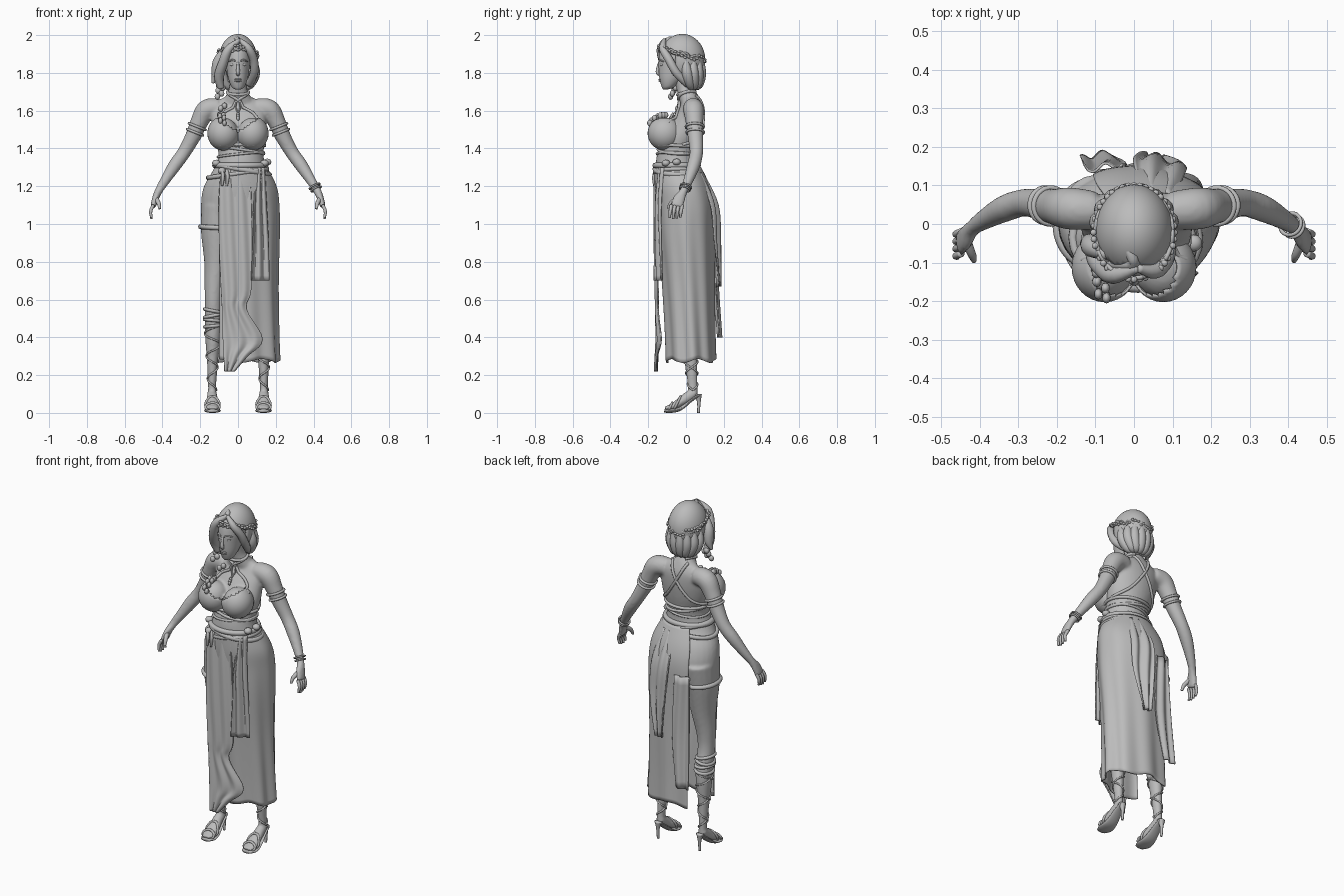
import bpy, bmesh, random
from math import sin, cos, pi, radians
from mathutils import Vector, Matrix
from mathutils.bvhtree import BVHTree

cube = bpy.data.objects.get("Cube")
if cube:
    bpy.data.objects.remove(cube)
random.seed(4)
X, Y, Z = Vector((1, 0, 0)), Vector((0, 1, 0)), Vector((0, 0, 1))
clay = bpy.data.materials.new("light_grey_clay")
clay.use_nodes = True
clay.diffuse_color = (.5, .5, .5, 1)
clay.node_tree.nodes["Principled BSDF"].inputs["Base Color"].default_value = (.5, .5, .5, 1)


def spline(pts, per=5):
    """Smooth path through tuples of equal length."""
    p = [Vector(q) for q in pts]
    out = []
    for i in range(len(p) - 1):
        a, b, c, d = p[max(i - 1, 0)], p[i], p[i + 1], p[min(i + 2, len(p) - 1)]
        for k in range(per):
            t = k / per
            out.append(b + (c - a) * (t / 2) + (a * 2 - b * 5 + c * 4 - d) * (t * t / 2)
                       + (b * 3 - a - c * 3 + d) * (t ** 3 / 2))
    return out + [p[-1]]


def grid(bm, rows, closed):
    vs = [[bm.verts.new(p) for p in r] for r in rows]
    n = len(vs[0])
    for a, b in zip(vs, vs[1:]):
        for j in range(n if closed else n - 1):
            k = (j + 1) % n
            bm.faces.new((a[j], a[k], b[k], b[j]))
    if closed:
        bm.faces.new(vs[0])
        bm.faces.new(vs[-1])


def sweep(bm, pts, ref=None, n=20):
    """Closed tube of elliptical sections; level sections when no ref is given."""
    path, rows = spline([(*p[:4], p[-1]) for p in pts]), []
    for i, p in enumerate(path):
        u, v = X, Y
        if ref:
            t = Vector(path[min(i + 1, len(path) - 1)][:3]) - Vector(path[max(i - 1, 0)][:3])
            t.normalize()
            u = (ref - t * ref.dot(t)).normalized()
            v = t.cross(u)
        ra, rb = max(p[3], .002), max(p[4], .002)
        rows.append([Vector(p[:3]) + u * ra * cos(2 * pi * j / n) + v * rb * sin(2 * pi * j / n)
                     for j in range(n)])
    grid(bm, rows, True)


def ball(bm, c, r, seg=20):
    bmesh.ops.create_uvsphere(bm, u_segments=seg, v_segments=seg * 2 // 3, radius=1,
                              matrix=Matrix.Translation(Vector(c)) @ Matrix.Diagonal((*r, 1)))


def flip(pts, s):
    return [(s * p[0], *p[1:]) for p in pts]


def finish(name, bm, thick=0):
    bmesh.ops.recalc_face_normals(bm, faces=bm.faces)
    me = bpy.data.meshes.new(name)
    bm.to_mesh(me)
    bm.free()
    me.materials.append(clay)
    me.polygons.foreach_set("use_smooth", [True] * len(me.polygons))
    ob = bpy.data.objects.new(name, me)
    bpy.context.collection.objects.link(ob)
    if thick:
        m = ob.modifiers.new("thickness", 'SOLIDIFY')
        m.thickness, m.offset = thick, 0
    return ob


def cord(name, pts, r, cyclic=False):
    cu = bpy.data.curves.new(name, 'CURVE')
    cu.dimensions, cu.bevel_depth, cu.bevel_resolution = '3D', r, 2
    cu.use_fill_caps = True
    sp = cu.splines.new('POLY')
    sp.points.add(len(pts) - 1)
    for q, p in zip(sp.points, pts):
        q.co = (*p[:3], 1)
    sp.use_cyclic_u = cyclic
    cu.materials.append(clay)
    bpy.context.collection.objects.link(bpy.data.objects.new(name, cu))


# Body: torso, neck, bust, limbs fused into one skin
bm = bmesh.new()
sweep(bm, [(0, .03, 1.67, .08, .04), (.005, .028, 1.62, .14, .06), (.005, .005, 1.55, .145, .085),
           (.01, -.02, 1.47, .14, .1), (.015, -.04, 1.4, .122, .105), (.015, -.05, 1.34, .123, .108),
           (.01, -.045, 1.28, .145, .115), (.005, -.02, 1.2, .185, .135),
           (.005, -.005, 1.12, .2, .145), (.005, 0, 1.04, .195, .135), (.005, 0, .98, .15, .09)], n=32)
sweep(bm, [(0, -.03, 1.79, .042), (0, -.005, 1.72, .047), (0, .015, 1.67, .07, .055), (0, .025, 1.62, .1, .05)])
arm = [(.1, .035, 1.615, .05), (.165, .04, 1.605, .055), (.205, .045, 1.54, .047), (.235, .05, 1.47, .042),
       (.285, .055, 1.38, .036), (.335, .04, 1.31, .035), (.39, .01, 1.225, .026), (.42, -.012, 1.175, .021),
       (.437, -.035, 1.135, .032, .018), (.45, -.05, 1.09, .034, .015)]
leg = [(.1, .005, 1.1, .095, .125), (.107, 0, .97, .09, .105), (.113, -.005, .8, .066, .075),
       (.125, -.01, .68, .052, .058), (.13, -.008, .59, .046, .052), (.13, .01, .48, .046, .054),
       (.132, .018, .4, .042, .05), (.135, .025, .28, .03, .036), (.137, .035, .15, .022, .026),
       (.137, .037, .09, .022, .027)]
foot = [(.137, .05, .11, .024), (.137, .01, .085, .028), (.135, -.04, .05, .036, .023),
        (.135, -.08, .03, .039, .016), (.135, -.112, .024, .026, .01)]
for s in (1, -1):
    sweep(bm, flip(arm, s), Y)
    sweep(bm, flip(leg, s))
    sweep(bm, flip(foot, s), X)
    ball(bm, (s * .076, -.112, 1.48), (.078, .083, .083))
body = finish("body", bm)
m = body.modifiers.new("fuse", 'REMESH')
m.mode, m.voxel_size, m.use_smooth_shade = 'VOXEL', .008, True
m = body.modifiers.new("soften", 'SMOOTH')
m.factor, m.iterations = .5, 5
bpy.context.view_layer.update()
skin = BVHTree.FromObject(body, bpy.context.evaluated_depsgraph_get())


def snap(p, off):
    loc, nor, _, _ = skin.find_nearest(Vector(p[:3]))
    return loc + nor * off


def cast(c, d, off, far):
    dist = skin.ray_cast(Vector(c), d)[3]
    return Vector(c) + d * (min(far if dist is None else dist, far) + off)


def around(c, axis, off, far=.3, n=40):
    u = Vector(axis).orthogonal().normalized()
    v = Vector(axis).normalized().cross(u)
    return [cast(c, u * cos(2 * pi * k / n) + v * sin(2 * pi * k / n), off, far) for k in range(n)]


# Fingers
bm = bmesh.new()
for s in (1, -1):
    for k in range(4):
        y = -.077 + k * .019
        low = .006 * abs(k - 1.3)
        sweep(bm, flip([(.448, y, 1.1, .0095), (.462, y - .006, 1.068, .009),
                        (.458, y - .01, 1.025 + low, .006)], s), Y, 10)
    sweep(bm, flip([(.435, -.045, 1.135, .014), (.42, -.08, 1.11, .011), (.415, -.095, 1.08, .007)], s), Y, 10)
finish("fingers", bm)

# Head and face
bm = bmesh.new()
sweep(bm, [(0, -.108, 1.712, .012), (0, -.095, 1.725, .033, .033), (0, -.08, 1.765, .05, .06),
           (0, -.063, 1.82, .06, .082), (0, -.052, 1.88, .066, .092), (0, -.045, 1.94, .058, .08),
           (0, -.035, 1.98, .02, .03)], n=32)
sweep(bm, [(0, -.138, 1.865, .006), (0, -.148, 1.83, .008), (0, -.151, 1.802, .012, .009),
           (0, -.14, 1.79, .008)], X, 12)
for z in (1.758, 1.766):
    ball(bm, (0, -.136, z), (.02, .009, .006), 12)
for s in (1, -1):
    ball(bm, (s * .027, -.125, 1.843), (.015, .013, .008), 12)
    sweep(bm, flip([(.01, -.143, 1.862, .004), (.03, -.137, 1.868, .005), (.05, -.118, 1.86, .003)], s), Z, 8)
finish("head", bm)

# Hair: cap, swept locks, rolls at the nape, braid
bm = bmesh.new()
ball(bm, (0, -.02, 1.87), (.096, .116, .13), 40)
gone = [f for f in bm.faces if (c := f.calc_center_median()).z < 1.965 - abs(c.x) * .7 and c.y < -.05
        or c.z < 1.79 and c.y < 0]
bmesh.ops.delete(bm, geom=gone, context='FACES')
finish("hair_cap", bm, .012)
bm = bmesh.new()
for lock in ([(.01, -.115, 1.975, .01), (-.05, -.133, 1.925, .022), (-.08, -.115, 1.85, .025),
              (-.1, -.08, 1.78, .026), (-.09, -.06, 1.72, .018)],
             [(-.07, -.08, 1.93, .012), (-.105, -.06, 1.86, .028), (-.115, -.05, 1.79, .025),
              (-.135, -.05, 1.745, .006)],
             [(.01, -.115, 1.975, .01), (.055, -.122, 1.93, .02), (.083, -.09, 1.87, .022),
              (.085, -.05, 1.8, .022), (.06, .01, 1.74, .02)],
             [(-.05, -.02, 1.98, .005), (0, -.1, 1.972, .016), (-.07, -.1, 1.9, .016)]):
    sweep(bm, lock, Y, 12)
for k in range(8):
    a = radians(10 + k * 23)
    sweep(bm, [(.08 * cos(a), -.02 + .1 * sin(a), 1.88, .014), (.09 * cos(a), -.01 + .09 * sin(a), 1.8, .028),
               (.06 * cos(a), .015 + .05 * sin(a), 1.735, .024), (.02 * cos(a), .03, 1.725, .01)], X, 12)
finish("hair_locks", bm)
bm = bmesh.new()
path = spline([(-.09, -.05, 1.73), (-.1, -.09, 1.66), (-.09, -.13, 1.6), (-.08, -.17, 1.52)])
for k, p in enumerate(path):
    q = snap(p, .016) if k > 4 else p
    ball(bm, q + X * (.01 if k % 2 else -.01), (.017 - k * .0004, .014, .017), 10)
finish("braid", bm)

# Wreath of twigs and leaves
for ph in (0, 2):
    cord("wreath_twig", [(.1 * cos(a), -.022 + .118 * sin(a), 1.9 - .03 * sin(a) + .01 * sin(a * 9 + ph))
                         for a in (k * pi / 36 for k in range(72))], .006, True)
bm = bmesh.new()
for k in range(44):
    a = k * pi / 22
    c = Vector((.105 * cos(a), -.022 + .122 * sin(a), 1.9 - .03 * sin(a) + random.uniform(-.018, .018)))
    ball(bm, c, (.009, .009, .007), 8)
finish("wreath_leaves", bm)

# Halter top: cups, crossed straps, under-bust wraps
for s in (1, -1):
    c, r = Vector((s * .076, -.112, 1.48)), Vector((.083, .088, .088))
    bm = bmesh.new()
    ball(bm, c, r, 32)
    gone = [f for f in bm.faces if (d := f.calc_center_median() - c).z / r.z - s * .6 * d.x / r.x > .65]
    bmesh.ops.delete(bm, geom=gone, context='FACES')
    finish("top_cup", bm, .006)
    straps = {"halter_strap": [(.14, -.09, 1.54), (.08, -.06, 1.6), (0, -.06, 1.65), (-.05, -.02, 1.69), (-.03, .05, 1.7)],
              "back_strap": [(-.05, .05, 1.68), (0, .1, 1.58), (.08, .08, 1.47), (.14, -.02, 1.42)]}
    for name, pts in straps.items():
        cord(name, [snap(p, .003) for p in spline(flip(pts, s))], .008)
    # Pendant cords
    cord("pendant_cord", [snap(p, .004) for p in spline([(s * .03, -.06, 1.68), (0, -.08, 1.6)])], .004)
cord("neck_band", around((0, .005, 1.7), (0, -.3, 1), .003), .008, True)
bm = bmesh.new()
for z in (1.6, 1.585, 1.57):
    ball(bm, snap((0, -.1, z), .008), (.009, .007, .012), 10)
finish("pendant", bm)
for z, tilt, r in ((1.415, 0, .009), (1.39, .15, .008), (1.365, -.1, .007)):
    cord("torso_wrap", around((.01, -.03, z), (tilt, .05, 1), .002), r, True)

# Belts, knots and tassels
for z, tilt, r in ((1.31, 0, .015), (1.29, .18, .014), (1.27, -.15, .012)):
    cord("belt", around((.01, -.035, z), (tilt, 0, 1), .004), r, True)
bm = bmesh.new()
for c in ((.13, -.1, 1.32), (.14, -.05, 1.325), (-.08, -.14, 1.28), (-.11, -.1, 1.32)):
    ball(bm, snap(c, .015), (.022, .022, .018), 12)
for x in (-.085, -.06):
    sweep(bm, [(x, -.16, 1.29, .008), (x + .005, -.17, 1.25, .01), (x, -.168, 1.2, .006)], None, 10)
finish("belt_knots", bm)

# Wrapped skirt, open along one side
bm = bmesh.new()
rows = []
for z, cx, cy, rx, ry in spline([(1.3, .012, -.045, .138, .122), (1.2, .008, -.02, .192, .144),
                                 (1.1, .008, -.003, .206, .151), (.95, .01, .002, .205, .147),
                                 (.7, .01, .012, .197, .135), (.45, .01, .02, .198, .128),
                                 (.275, .01, .025, .203, .127)]):
    row = []
    for k in range(97):
        a = radians(-122 + k * 2.55)
        f = 1 + .045 * (1.3 - z) * sin(a * 9 + 2 * z)
        row.append((cx + rx * cos(a) * f, cy + ry * sin(a) * f, z + .01 * sin(a * 5) * (1.3 - z)))
    rows.append(row)
grid(bm, rows, False)
finish("skirt", bm, .007)


def drape(name, rows, side, curve, folds, amp):
    """Hanging cloth; each row gives height, both edges and depth."""
    bm = bmesh.new()
    pts = []
    for z, x0, x1, y in spline(rows):
        xs = [x0 + (x1 - x0) * j / 32 for j in range(33)]
        pts.append([(x, side * (y - curve * x * x + amp * sin(folds * j * pi / 16 + z * 3)), z)
                    for j, x in enumerate(xs)])
    grid(bm, pts, False)
    finish(name, bm, .007)


drape("front_drape", [(1.29, -.09, .06, .158), (1.15, -.1, .07, .163), (.9, -.1, .075, .163),
                      (.65, -.09, .07, .158), (.55, -.085, .045, .155), (.39, -.08, .13, .153),
                      (.3, -.075, .05, .157), (.22, -.07, -.02, .162)], -1, 1, 2.5, .006)
drape("front_scarf", [(1.3, .1, .14, .16), (1.1, .085, .15, .176), (.9, .08, .16, .176),
                      (.7, .07, .165, .172)], -1, 2, 2, .008)
drape("back_scarf", [(1.27, .02, .1, .085), (1.1, 0, .13, .165), (.9, .01, .13, .18),
                     (.67, .03, .08, .18)], 1, 2, 2, .009)
drape("back_flap", [(1.05, -.12, -.03, .155), (.7, -.13, -.02, .165), (.4, -.14, -.06, .188)], 1, 1, 1.5, .008)

# Bands on arms, wrist and thigh
for s in (1, -1):
    for z in (1.515, 1.485):
        cord("arm_band", around((s * (.22 + (1.5 - z) * .4), .048, z), (s * .4, 0, -1), .003, .06), .007, True)
for z in (1.2, 1.185):
    cord("bracelet", around((.408 + (1.2 - z) * .6, 0, z), (.5, -.3, -1), .008, .04), .005, True)
cord("thigh_band", around((-.107, 0, .98), (.06, 0, 1), .002, .105), .013, True)

# Sandals: soles, heels, foot straps, criss-cross lacing
calf = spline(leg)
for s in (1, -1):
    bm = bmesh.new()
    sweep(bm, flip([(.137, .07, .095, .022, .008), (.137, .03, .068, .028, .008), (.136, -.03, .022, .038, .01),
                    (.135, -.08, .011, .044, .011), (.135, -.115, .011, .028, .009)], s), X)
    sweep(bm, flip([(.137, .062, .1, .022), (.137, .068, .06, .01), (.137, .066, 0, .007)], s), None, 12)
    finish("sandal", bm)
    for y, z in ((-.085, .03), (-.05, .045)):
        cord("toe_strap", around((s * .135, y, z), (0, 1, -.5), .002, .045), .007, True)
    for turn in (1, -1):
        pts = []
        for k in range(121):
            z = .12 + .36 * k / 120
            c = min(calf, key=lambda q: abs(q[2] - z))
            a = turn * k * pi / 20
            pts.append(cast((s * c[0], c[1], z), Vector((cos(a), sin(a), 0)), .002, .06))
        cord("leg_lacing", pts, .005)
    for z, tilt in ((.54, .2), (.515, -.2), (.49, .1), (.46, -.1)):
        cord("leg_wrap", around((s * .13, 0, z), (tilt, 0, 1), .002, .07), .009, True)
